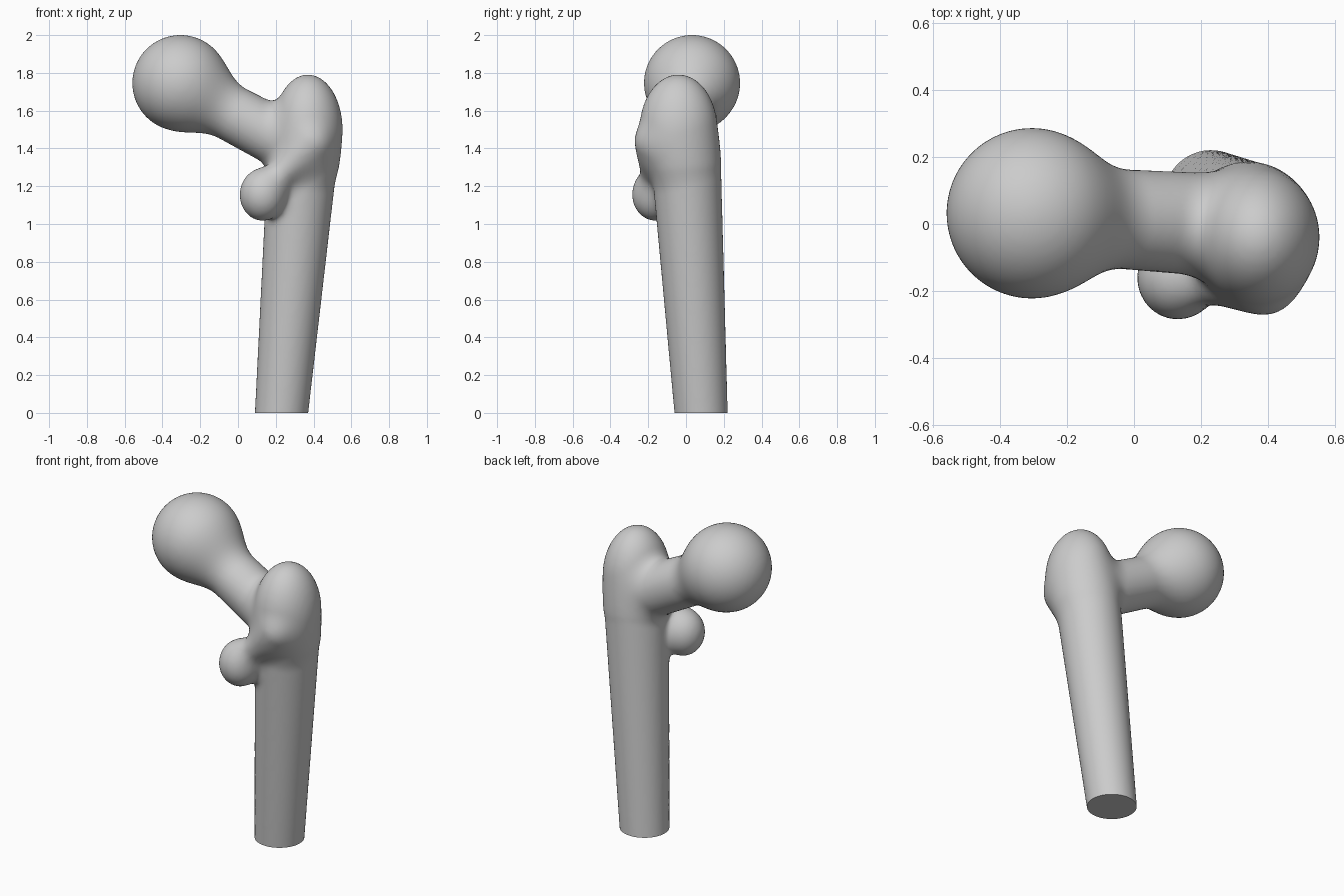
import bpy, bmesh
from math import radians
from mathutils import Vector, Matrix

if "Cube" in bpy.data.objects:
    bpy.data.objects.remove(bpy.data.objects["Cube"])

# Rounded limbs: start, end, start radius, end radius, blend width
limbs = [
    ((0.222, 0.086, -0.1), (0.338, 0.002, 1.30), 0.137, 0.183, 0.0),      # shaft
    ((-0.20, 0.025, 1.675), (0.32, -0.008, 1.40), 0.145, 0.155, 0.06),    # neck
    ((0.14, -0.165, 1.18), (0.39, -0.185, 1.43), 0.065, 0.075, 0.08),     # crest
]
# Ellipsoid knobs: centre, radii, blend width
knobs = [
    ((0.37, -0.04, 1.50), (0.183, 0.205, 0.29), 0.08),                    # greater knob
    ((0.13, -0.16, 1.155), (0.12, 0.124, 0.137), 0.06),                   # lesser knob
    ((-0.305, 0.032, 1.746), (0.254, 0.254, 0.254), 0.11),                # ball head
]
limbs = [(Vector(a), Vector(b), ra, rb, k) for a, b, ra, rb, k in limbs]
knobs = [(Vector(c), Vector(r), k) for c, r, k in knobs]


def blend(a, b, k):
    h = max(k - abs(a - b), 0)
    return min(a, b) - (h * h / (4 * k) if k else 0)


def field(p):
    # Distance to the blended surface
    d = 10.0
    for a, b, ra, rb, k in limbs:
        ab = b - a
        t = min(max((p - a).dot(ab) / ab.length_squared, 0), 1)
        d = blend(d, (p - a - ab * t).length - ra - (rb - ra) * t, k)
    for c, r, k in knobs:
        q = p - c
        s = Vector((q.x / r.x, q.y / r.y, q.z / r.z))
        g = Vector((s.x / r.x, s.y / r.y, s.z / r.z)).length
        n = s.length
        d = blend(d, n * (n - 1) / max(g, 1e-6), k)
    return d


def add_ball(bm, c, r):
    m = Matrix.Translation(c) @ Matrix.Diagonal((*r, 1))
    bmesh.ops.create_uvsphere(bm, u_segments=32, v_segments=20, radius=1, matrix=m)


# Overlapping rough primitives
bm = bmesh.new()
for a, b, ra, rb, k in limbs:
    m = Matrix.Translation((a + b) / 2) @ (b - a).to_track_quat('Z', 'Y').to_matrix().to_4x4()
    bmesh.ops.create_cone(bm, cap_ends=True, segments=32, radius1=ra, radius2=rb,
                          depth=(b - a).length, matrix=m)
    add_ball(bm, a, (ra, ra, ra))
    add_ball(bm, b, (rb, rb, rb))
for c, r, k in knobs:
    add_ball(bm, c, r)
rough = bpy.data.meshes.new("thigh_bone")
bm.to_mesh(rough)
bm.free()
bone = bpy.data.objects.new("thigh_bone", rough)
bpy.context.collection.objects.link(bone)

# Fuse into one skin
mod = bone.modifiers.new("fuse", 'REMESH')
mod.mode = 'VOXEL'
mod.voxel_size = 0.018
skin = bpy.data.meshes.new_from_object(bone.evaluated_get(bpy.context.evaluated_depsgraph_get()))
bone.modifiers.clear()
bone.data = skin

# Pull the skin onto the blended surface, which fillets the joints
bm = bmesh.new()
bm.from_mesh(skin)
e = 0.001
axes = [Vector((e, 0, 0)), Vector((0, e, 0)), Vector((0, 0, e))]
for step in range(4):
    for v in bm.verts:
        f = field(v.co)
        if abs(f) < 1e-4:
            continue
        g = Vector([(field(v.co + ax) - f) / e for ax in axes])
        v.co -= g * (f / max(g.length_squared, 0.3))
    if step < 2:
        bmesh.ops.smooth_vert(bm, verts=bm.verts, factor=0.5,
                              use_axis_x=True, use_axis_y=True, use_axis_z=True)

# Flat cut through the shaft at the bottom
cut = bmesh.ops.bisect_plane(bm, geom=bm.verts[:] + bm.edges[:] + bm.faces[:], dist=1e-5,
                             plane_co=(0, 0, 0), plane_no=(0, 0, -1), clear_outer=True)
rim = [g for g in cut["geom_cut"] if isinstance(g, bmesh.types.BMEdge)]
bmesh.ops.contextual_create(bm, geom=rim)
bmesh.ops.recalc_face_normals(bm, faces=bm.faces)
bm.to_mesh(skin)
bm.free()
bone.data.name = "thigh_bone"
bpy.context.view_layer.objects.active = bone
bone.select_set(True)
bpy.ops.object.shade_smooth_by_angle(angle=radians(40))
